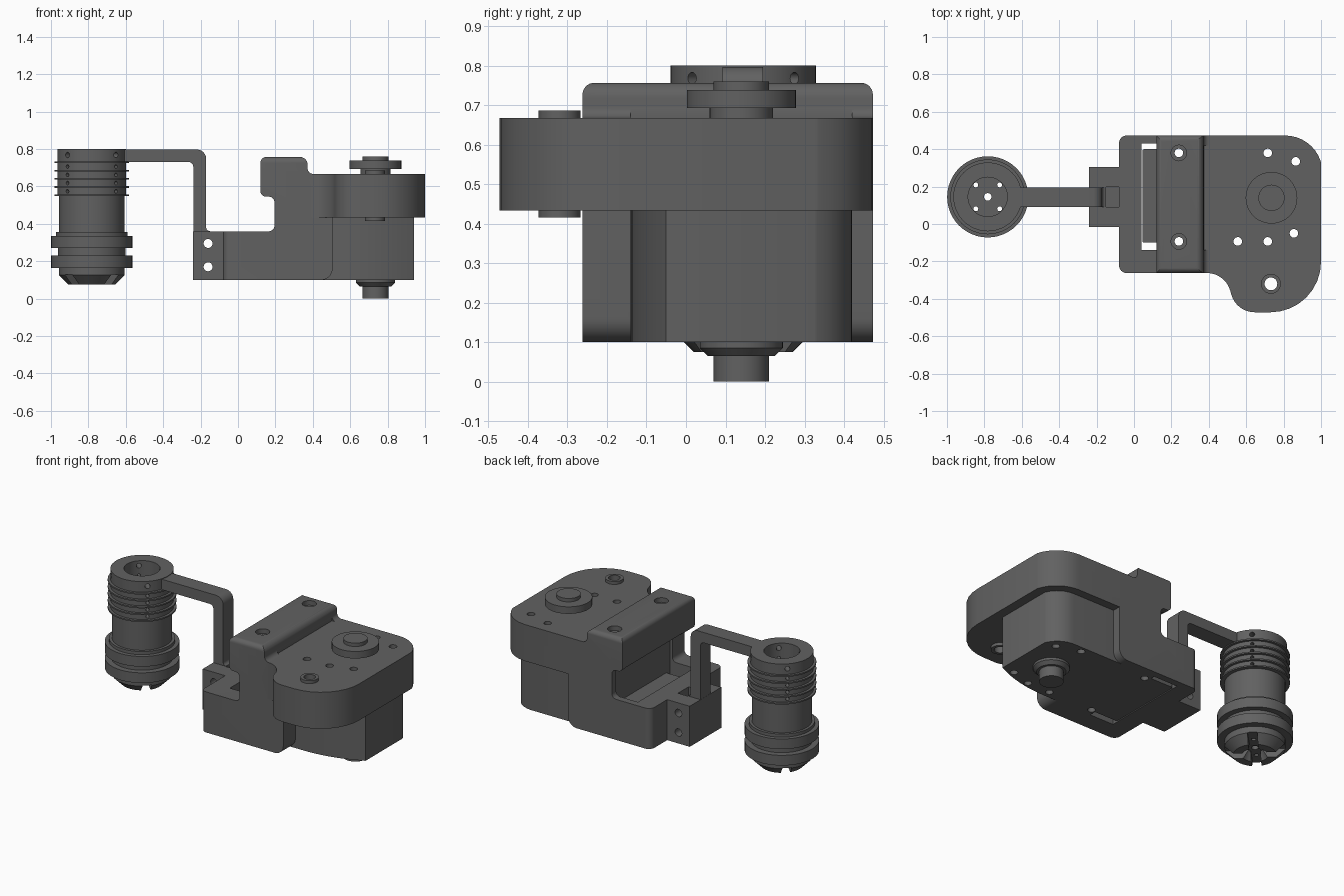
import bpy, bmesh
from math import sin, cos, tan, pi, radians
from mathutils import Vector, Matrix

if "Cube" in bpy.data.objects:
    bpy.data.objects.remove(bpy.data.objects["Cube"])

dark = bpy.data.materials.new("dark_grey")
dark.diffuse_color = (0.12, 0.12, 0.12, 1)
dark.use_nodes = True
dark.node_tree.nodes["Principled BSDF"].inputs["Base Color"].default_value = dark.diffuse_color


def finish(name, bm):
    bmesh.ops.recalc_face_normals(bm, faces=bm.faces[:])
    me = bpy.data.meshes.new(name)
    bm.to_mesh(me)
    bm.free()
    me.materials.append(dark)
    ob = bpy.data.objects.new(name, me)
    bpy.context.collection.objects.link(ob)
    return ob


def rounded(pts, steps=8):
    """Polygon of (u, v, fillet radius) -> list of 2D points."""
    out = []
    for i, (x, y, r) in enumerate(pts):
        p = Vector((x, y))
        if r == 0:
            out.append(p)
            continue
        u = (Vector(pts[i - 1][:2]) - p).normalized()
        v = (Vector(pts[(i + 1) % len(pts)][:2]) - p).normalized()
        ang = u.angle(v)
        c = p + (u + v).normalized() * r / sin(ang / 2)
        a, b = p + u * r / tan(ang / 2) - c, p + v * r / tan(ang / 2) - c
        w = pi - ang
        for k in range(steps + 1):
            s = k / steps
            out.append(c + (a * sin((1 - s) * w) + b * sin(s * w)) / sin(w))
    return out


def prism(name, pts, axis, lo, hi):
    """Extrude a rounded outline along an axis."""
    put = {'x': lambda p, h: (h, p[0], p[1]),
           'y': lambda p, h: (p[0], h, p[1]),
           'z': lambda p, h: (p[0], p[1], h)}[axis]
    bm = bmesh.new()
    ps = rounded(pts)
    a = [bm.verts.new(put(p, lo)) for p in ps]
    b = [bm.verts.new(put(p, hi)) for p in ps]
    bm.faces.new(a)
    bm.faces.new(b)
    for i in range(len(ps)):
        bm.faces.new((a[i - 1], a[i], b[i], b[i - 1]))
    return finish(name, bm)


def box(name, x0, x1, y0, y1, z0, z1):
    return prism(name, [(x0, y0, 0), (x1, y0, 0), (x1, y1, 0), (x0, y1, 0)], 'z', z0, z1)


def lathe(name, prof, cx, cy, closed=False, n=48):
    """Revolve an (r, z) profile; open profiles get end caps."""
    bm = bmesh.new()
    rings = [[bm.verts.new((cx + r * cos(2 * pi * k / n), cy + r * sin(2 * pi * k / n), z))
              for k in range(n)] for r, z in prof]
    for i in range(0 if closed else 1, len(rings)):
        a, b = rings[i - 1], rings[i]
        for k in range(n):
            bm.faces.new((a[k - 1], a[k], b[k], b[k - 1]))
    if not closed:
        bm.faces.new(rings[0])
        bm.faces.new(rings[-1])
    return finish(name, bm)


def rods(items):
    """One cutter holding several cylinders: (centre, radius, depth, rotation)."""
    bm = bmesh.new()
    for c, r, d, rot in items:
        bmesh.ops.create_cone(bm, cap_ends=True, segments=20, radius1=r, radius2=r,
                              depth=d, matrix=Matrix.Translation(c) @ rot)
    return finish("cutter", bm)


def boolean(ob, tool, op='DIFFERENCE'):
    m = ob.modifiers.new("bool", 'BOOLEAN')
    m.operation, m.object, m.solver = op, tool, 'EXACT'
    bpy.context.view_layer.objects.active = ob
    bpy.ops.object.modifier_apply(modifier=m.name)
    bpy.data.objects.remove(tool)


I = Matrix.Identity(4)
ALONG_Y = Matrix.Rotation(pi / 2, 4, 'X')

# Housing: stepped side profile trimmed to rounded top and end outlines
housing = prism("housing", [
    (-0.12, 0.10, 0), (-0.12, 0.36, 0), (0.195, 0.36, .03), (0.195, 0.545, .03),
    (0.12, 0.545, .03), (0.12, 0.757, .03), (0.372, 0.757, .04), (0.372, 0.667, .03),
    (0.43, 0.667, 0), (0.43, 0.435, 0), (0.505, 0.435, 0), (0.505, 0.10, .06)], 'y', -0.3, 0.5)
boolean(housing, prism("trim", [(-0.08, -0.262, .04), (0.6, -0.262, 0), (0.6, 0.473, 0),
                                (-0.08, 0.473, .04)], 'z', 0, 1), 'INTERSECT')
boolean(housing, prism("trim", [(-0.262, 0, 0), (0.473, 0, 0), (0.473, 0.7565, .03),
                                (-0.262, 0.7565, .03)], 'x', -0.5, 1), 'INTERSECT')
boolean(housing, box("cutter", 0.373, 0.46, -0.14, 0.42, 0.667, 0.715))

# Upper gear cover and lower gear case
boolean(housing, prism("cover", [
    (0.3, -0.262, 0), (0.49, -0.262, .13), (0.545, -0.472, .13), (1.0, -0.472, .27),
    (1.0, 0.33, 0), (0.9526, 0.473, .2), (0.3, 0.473, 0)], 'z', 0.433, 0.667), 'UNION')
boolean(housing, prism("case", [
    (0.4, -0.14, 0), (0.75, -0.14, .85), (0.94, -0.05, 0), (0.94, 0.325, 0),
    (0.897, 0.42, .15), (0.4, 0.42, 0)], 'z', 0.10, 0.5), 'UNION')

# Pocket behind the step, and screw holes
boolean(housing, box("cutter", 0.04, 0.21, -0.14, 0.43, 0, 0.56))
boolean(housing, rods([((0.24, y, 0.757), .042, 0.06, I) for y in (0.38, -0.093)]))
boolean(housing, rods([((x, y, 0.4), .023, 1.2, I) for x, y in (
    (0.24, 0.38), (0.24, -0.093), (0.715, 0.38), (0.865, 0.335),
    (0.555, -0.093), (0.715, -0.093), (0.855, -0.05))] + [((0.732, -0.32, 0.4), .045, 1.2, I)]))
prism("pocket_insert", [(0.045, -0.10, .01), (0.212, -0.10, 0), (0.212, 0.40, 0),
                        (0.045, 0.40, .01)], 'z', 0.102, 0.30)

# Hollow bushing in the cover lobe
lathe("bushing", [(.034, .415), (.053, .415), (.053, .686), (.034, .686)], 0.732, -0.32, True)

# Output shaft, top and bottom
lathe("shaft_top", [(.08, .64), (.08, .693), (.138, .693), (.138, .738),
                    (.07, .738), (.07, .76)], 0.735, 0.14)
lathe("shaft_bottom", [(.07, 0), (.07, .065), (.085, .065), (.105, .085),
                       (.105, .11)], 0.735, 0.14)

# Bracket and bent arm
bracket = box("arm_bracket", -0.24, -0.07, -0.015, 0.305, 0.10, 0.36)
boolean(bracket, box("cutter", -0.15, -0.081, 0.09, 0.197, 0.25, 0.4))
boolean(bracket, rods([((-0.16, 0.14, z), .024, 0.6, ALONG_Y) for z in (0.17, 0.295)]))
prism("arm", [(-0.62, 0.73, 0), (-0.62, 0.797, 0), (-0.17, 0.797, .05), (-0.17, 0.361, .02),
              (-0.15, 0.361, 0), (-0.15, 0.345, 0), (-0.239, 0.345, 0),
              (-0.239, 0.73, .025)], 'y', 0.092, 0.195)

# Finned spool: hollow lathe with flanges, fins and a tapered tip
px, py = -0.782, 0.145
prof = [(.02, .125), (.05, .125), (.075, .075), (.125, .075), (.175, .125), (.175, .165),
        (.217, .165), (.217, .23), (.18, .23), (.18, .27), (.217, .27), (.217, .335),
        (.192, .335), (.192, .355), (.175, .355), (.175, .548)]
for z in (.548, .592, .636, .680, .724):
    prof += [(.2, z), (.2, z + .009), (.184, z + .009)]
    if z < .72:
        prof.append((.184, z + .044))
prof += [(.184, .80), (.105, .80), (.105, .2), (.02, .2)]
spool = lathe("spool", prof, px, py, True)

# Diagonal tip channels, floor holes and radial wall holes
for k in range(4):
    a = pi / 4 + k * pi / 2
    rot = Matrix.Rotation(a, 4, 'Z')
    d = Vector((cos(a), sin(a), 0))
    slot = box("cutter", 0.03, 0.19, -0.028, 0.028, 0.02, 0.128)
    slot.data.transform(Matrix.Translation((px, py, 0)) @ rot)
    boolean(spool, slot)
    radial = rot @ Matrix.Rotation(pi / 2, 4, 'Y')
    base = Vector((px, py, 0))
    boolean(spool, rods(
        [(base + d * .155 + Vector((0, 0, z)), r, .13, radial)
         for z, r in ((.768, .015), (.706, .01), (.662, .01), (.618, .01), (.574, .01))]
        + [(base + d * .09 + Vector((0, 0, .15)), .013, .2, I)]))

# Smooth curved walls, keep hard edges
bpy.ops.object.select_all(action='SELECT')
bpy.context.view_layer.objects.active = housing
bpy.ops.object.shade_smooth_by_angle(angle=radians(30))
